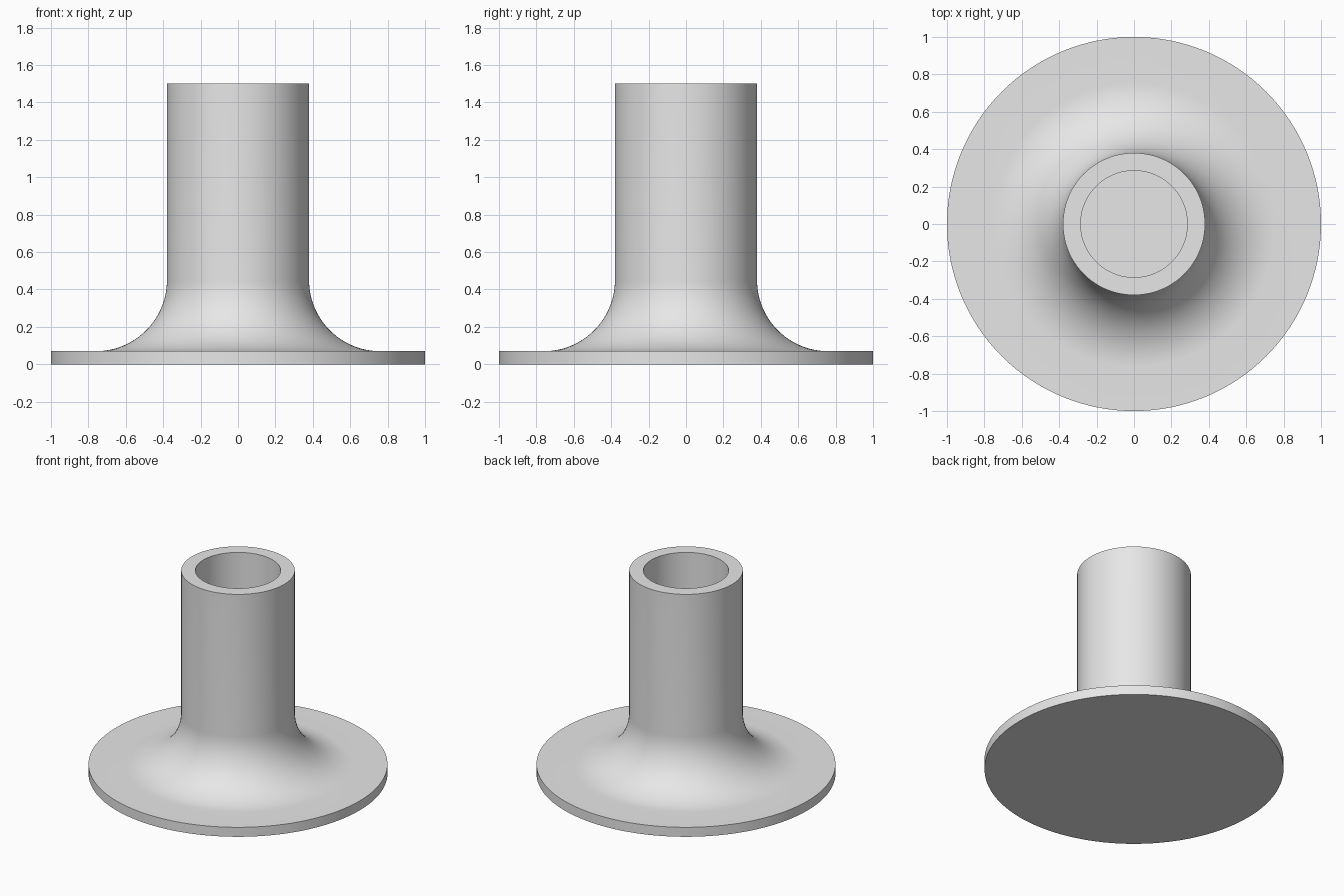
import bpy, bmesh
from math import cos, sin, pi, radians
from mathutils import Vector

if "Cube" in bpy.data.objects:
    bpy.data.objects.remove(bpy.data.objects["Cube"], do_unlink=True)

FLANGE_R, FLANGE_H = 1.0, 0.07
TUBE_R, BORE_R, TOP = 0.38, 0.285, 1.5
FILLET = 0.38
SEGMENTS, ARC_STEPS = 128, 24

# Single plain material
grey = bpy.data.materials.new("light grey")
grey.use_nodes = True
grey.diffuse_color = (0.8, 0.8, 0.8, 1)
grey.node_tree.nodes["Principled BSDF"].inputs["Base Color"].default_value = (0.8, 0.8, 0.8, 1)

# Half section: underside, rim, fillet, tube wall, bore and bore floor
profile = [(0, 0), (FLANGE_R, 0), (FLANGE_R, FLANGE_H)]
for i in range(ARC_STEPS + 1):
    a = pi / 2 * i / ARC_STEPS
    profile.append((TUBE_R + FILLET * (1 - sin(a)),
                    FLANGE_H + FILLET * (1 - cos(a))))
profile += [(TUBE_R, TOP), (BORE_R, TOP), (BORE_R, FLANGE_H), (0, FLANGE_H)]

# Revolve the section into one solid
bm = bmesh.new()
verts = [bm.verts.new((r, 0, z)) for r, z in profile]
edges = [bm.edges.new(pair) for pair in zip(verts, verts[1:])]
bmesh.ops.spin(bm, geom=verts + edges, cent=Vector(), axis=Vector((0, 0, 1)),
               angle=2 * pi, steps=SEGMENTS, use_merge=False)
bmesh.ops.remove_doubles(bm, verts=bm.verts, dist=1e-4)
bmesh.ops.recalc_face_normals(bm, faces=bm.faces)
mesh = bpy.data.meshes.new("flanged_tube")
bm.to_mesh(mesh)
bm.free()
mesh.materials.append(grey)

tube = bpy.data.objects.new("flanged_tube", mesh)
bpy.context.collection.objects.link(tube)
bpy.ops.object.select_all(action="DESELECT")
tube.select_set(True)
bpy.context.view_layer.objects.active = tube
bpy.ops.object.shade_smooth_by_angle(angle=radians(30))
